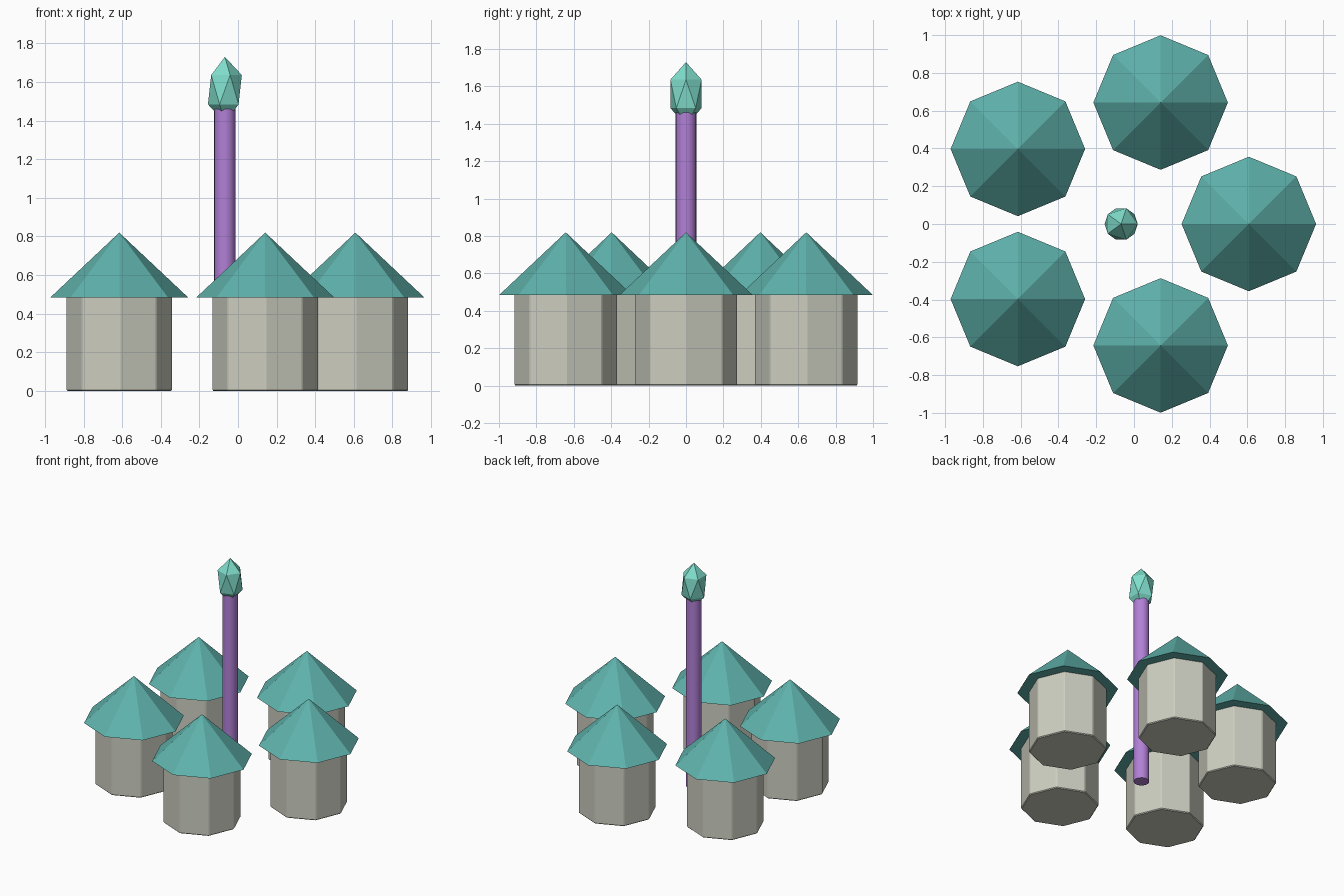
import bpy
import math

cube = bpy.data.objects.get("Cube")
if cube:
    bpy.data.objects.remove(cube, do_unlink=True)


def material(name, rgb):
    """Flat material from 0-255 display colour, stored as linear."""
    lin = [((c / 255 + 0.055) / 1.055) ** 2.4 for c in rgb] + [1]
    mat = bpy.data.materials.new(name)
    mat.use_nodes = True
    mat.diffuse_color = lin
    mat.node_tree.nodes["Principled BSDF"].inputs["Base Color"].default_value = lin
    return mat


def finish(name, mat):
    obj = bpy.context.object
    obj.name = name
    obj.data.materials.append(mat)
    return obj


TEAL = material("teal roof", (95, 178, 172))
STONE = material("pale stone", (205, 206, 192))
PURPLE = material("purple pole", (178, 128, 214))
MINT = material("mint crystal", (128, 222, 204))

CENTRE_X = -0.068
RING = 0.676
EAVES, PEAK = 0.485, 0.82

# Five octagonal huts in a ring
for i in range(5):
    angle = math.tau * i / 5
    x = CENTRE_X + RING * math.cos(angle)
    y = RING * math.sin(angle)

    bpy.ops.mesh.primitive_cylinder_add(
        vertices=8, radius=0.275, depth=EAVES + 0.005,
        location=(x, y, (EAVES + 0.005) / 2))
    walls = finish(f"hut_walls_{i + 1}", STONE)
    bevel = walls.modifiers.new("soft edges", "BEVEL")
    bevel.width = 0.006
    bevel.segments = 1

    bpy.ops.mesh.primitive_cone_add(
        vertices=8, radius1=0.356, radius2=0, depth=PEAK - EAVES,
        location=(x, y, (EAVES + PEAK) / 2))
    finish(f"hut_roof_{i + 1}", TEAL)

# Central pole
bpy.ops.mesh.primitive_cylinder_add(
    vertices=24, radius=0.055, depth=1.46, location=(CENTRE_X, 0, 0.73))
finish("pole", PURPLE)
bpy.ops.object.shade_smooth_by_angle()

# Faceted crystal on the pole
bpy.ops.mesh.primitive_ico_sphere_add(
    subdivisions=1, radius=1, location=(CENTRE_X, 0, 1.56))
crystal = finish("crystal", MINT)
crystal.scale = (0.098, 0.098, 0.17)
